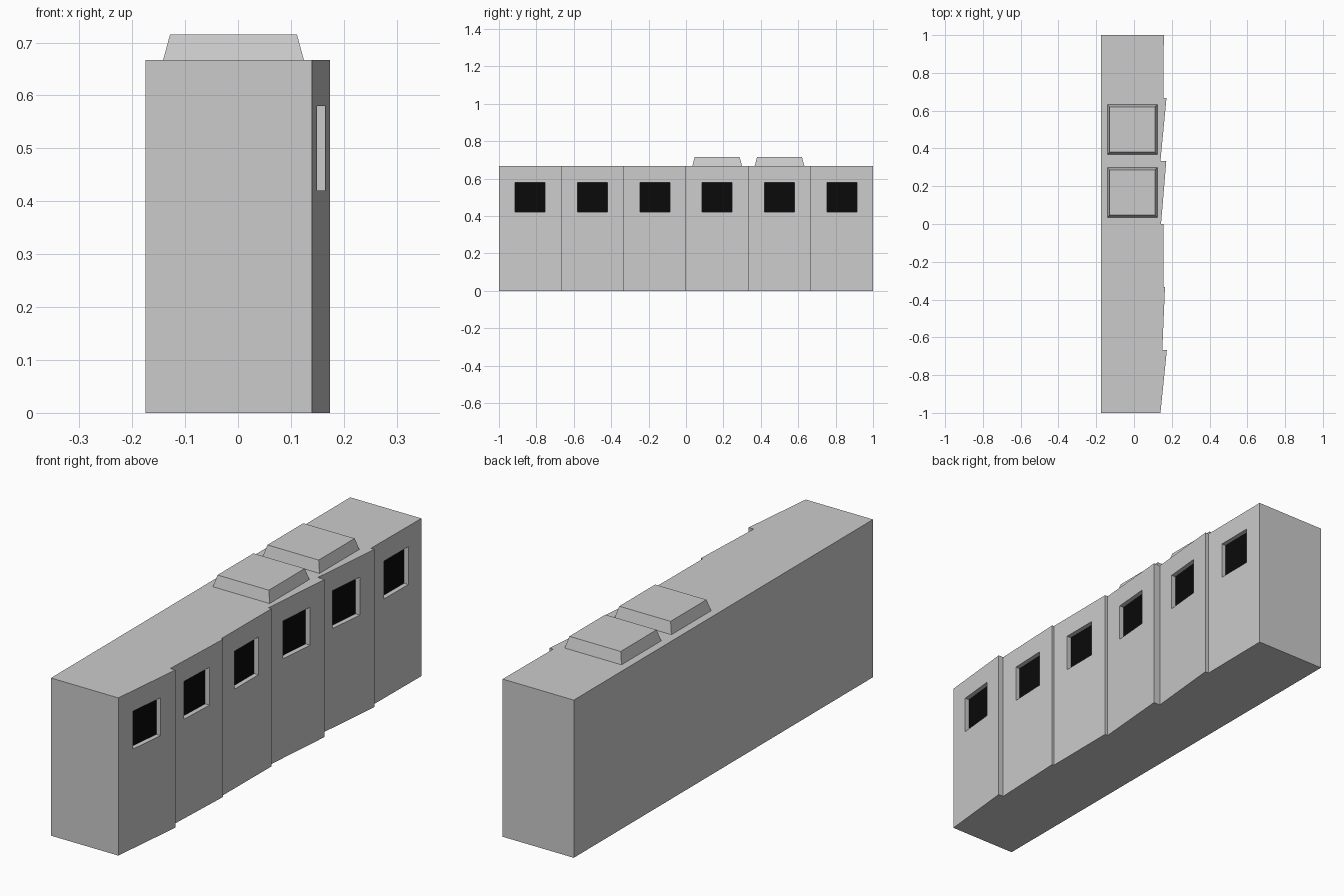
import bpy, bmesh

if "Cube" in bpy.data.objects:
    bpy.data.objects.remove(bpy.data.objects["Cube"])

H, HW = 0.667, 0.175               # body height, half width
W = 1 / 3                          # length of one wall panel
Z0, Z1, HALF = 0.42, 0.58, 0.08    # window sill, head, half width
DEPTH = 0.02                       # window recess
# outer x of each side panel at its front and rear edge
PANELS = [(0.14, 0.174), (0.15, 0.164), (0.155, 0.157),
          (0.143, 0.171), (0.14, 0.172), (0.155, 0.158)]

black = bpy.data.materials.new("dark_glass")
black.diffuse_color = (0.003, 0.003, 0.003, 1)
black.use_nodes = True
black.node_tree.nodes["Principled BSDF"].inputs["Base Color"].default_value = black.diffuse_color


def finish(name, bm, mat=None):
    bmesh.ops.remove_doubles(bm, verts=bm.verts, dist=1e-5)
    if not mat:
        bmesh.ops.recalc_face_normals(bm, faces=bm.faces)
    mesh = bpy.data.meshes.new(name)
    bm.to_mesh(mesh)
    bm.free()
    ob = bpy.data.objects.new(name, mesh)
    bpy.context.collection.objects.link(ob)
    if mat:
        mesh.materials.append(mat)
    return ob


def face(bm, pts):
    return bm.faces.new([bm.verts.new(p) for p in pts])


def bridge(bm, a, b):
    for i in range(4):
        j = (i + 1) % 4
        face(bm, (a[i], a[j], b[j], b[i]))


# Carriage body: stepped plan outline with recessed windows in each panel
bm = bmesh.new()
outline = [(-HW, 1), (-HW, -1)]
for i, (xa, xb) in enumerate(PANELS):
    ya = -1 + i * W
    yb, yc = ya + W, ya + W / 2
    outline += [(xa, ya), (xb, yb)]

    def wall(y, z, inset=0):
        return (xa + (xb - xa) * (y - ya) / W - inset, y, z)

    hole = [(yc - HALF, Z0), (yc + HALF, Z0), (yc + HALF, Z1), (yc - HALF, Z1)]
    edge = [wall(*p) for p in ((ya, 0), (yb, 0), (yb, H), (ya, H))]
    rim = [wall(*p) for p in hole]
    back = [wall(*p, DEPTH) for p in hole]
    bridge(bm, edge, rim)
    bridge(bm, rim, back)
    # Window pane
    pane = bmesh.new()
    face(pane, back)
    finish(f"window_pane_{i + 1}", pane, black)

n = len(outline)
for z in (0, H):
    face(bm, [(x, y, z) for x, y in outline])
for k in range(n):
    a, b = outline[k], outline[(k + 1) % n]
    if k >= 2 and k % 2 == 0:      # panel faces already built
        continue
    face(bm, [(*a, 0), (*b, 0), (*b, H), (*a, H)])
finish("carriage_body", bm)

# Tapered roof units
for i, yc in enumerate((W / 2, W * 1.5)):
    bm = bmesh.new()
    rings = []
    for r, z in ((0.133, H), (0.12, 0.715)):
        x = -0.0085
        rings.append([(x - r, yc - r, z), (x + r, yc - r, z),
                      (x + r, yc + r, z), (x - r, yc + r, z)])
        face(bm, rings[-1])
    bridge(bm, *rings)
    finish(f"roof_unit_{i + 1}", bm)
